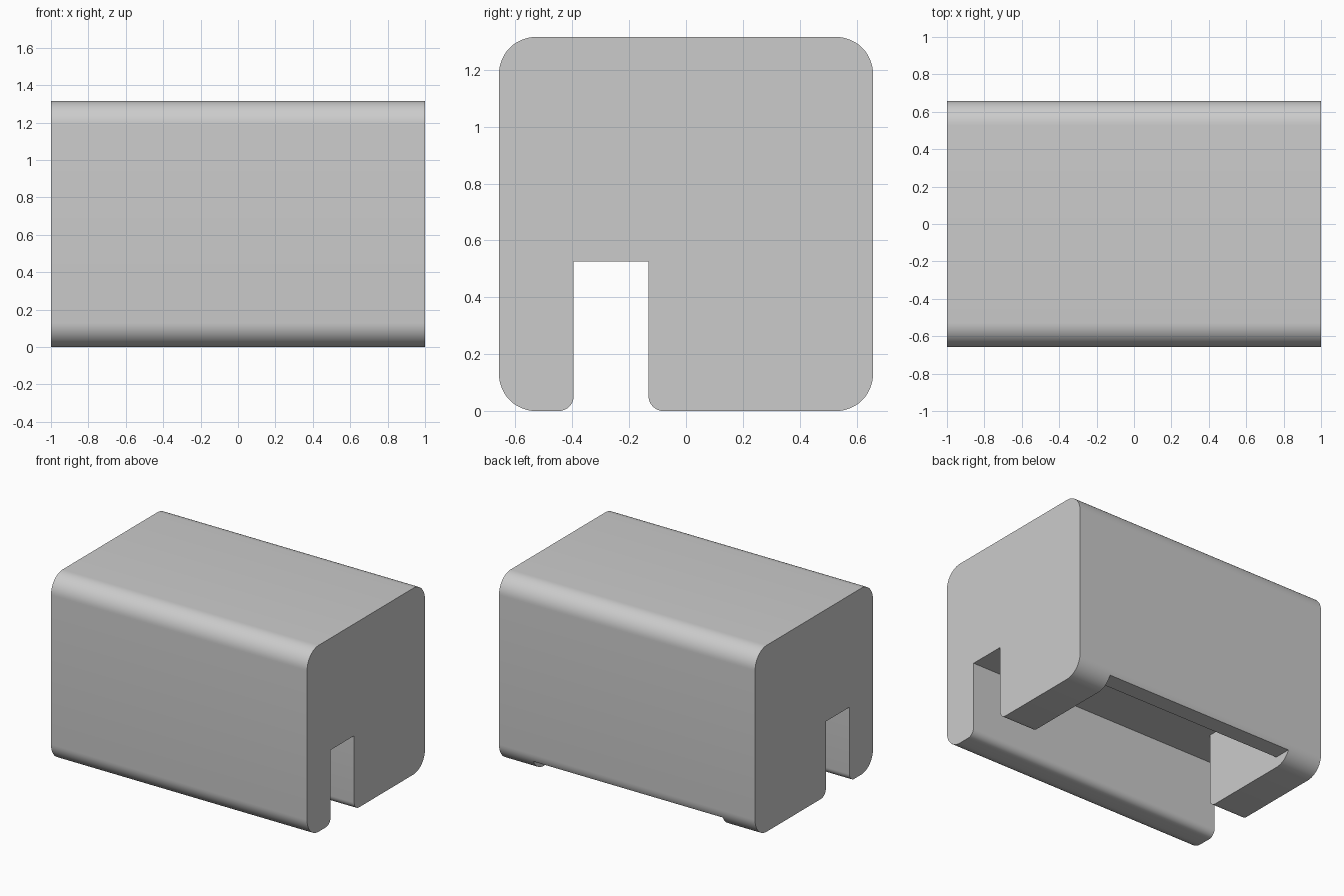
import bpy, bmesh
from math import cos, sin, radians

if "Cube" in bpy.data.objects:
    bpy.data.objects.remove(bpy.data.objects["Cube"])

W = 0.658          # half width of the square section
H = 1.316          # height
R, r = 0.13, 0.053 # outer and slot-mouth corner radii
ROOF = 0.526       # top of the slot and the underside pocket


def arc(cy, cz, rad, start, steps=12):
    """Quarter arc, anticlockwise in the y-z plane."""
    return [(cy + rad * cos(radians(start + 90 * i / steps)),
             cz + rad * sin(radians(start + 90 * i / steps)))
            for i in range(steps + 1)]


def extrude_x(name, profile, half):
    """Solid prism of a y-z profile from x = -half to x = half."""
    bm = bmesh.new()
    face = bm.faces.new([bm.verts.new((-half, y, z)) for y, z in profile])
    new = bmesh.ops.extrude_face_region(bm, geom=[face])["geom"]
    bmesh.ops.translate(bm, vec=(2 * half, 0, 0),
                        verts=[v for v in new if isinstance(v, bmesh.types.BMVert)])
    bmesh.ops.recalc_face_normals(bm, faces=bm.faces)
    mesh = bpy.data.meshes.new(name)
    bm.to_mesh(mesh)
    bm.free()
    obj = bpy.data.objects.new(name, mesh)
    bpy.context.collection.objects.link(obj)
    return obj


# Rounded block with a lengthwise slot in its underside
profile = (arc(W - R, R, R, 270) + arc(W - R, H - R, R, 0)
           + arc(R - W, H - R, R, 90) + arc(R - W, R, R, 180)
           + arc(-0.395 - r, r, r, 270, 8)
           + [(-0.395, ROOF), (-0.132, ROOF)]
           + arc(-0.132 + r, r, r, 180, 8))
block = extrude_x("slotted_block", profile, 1.0)

# Underside pocket between the two end feet, with a raised back lip
pocket = extrude_x("pocket_cutter",
                   [(-0.25, -0.1), (0.8, -0.1), (0.8, 0.075),
                    (0.525, 0.075), (0.525, ROOF), (-0.25, ROOF)], 0.74)
pocket.hide_render = True

cut = block.modifiers.new("pocket", "BOOLEAN")
cut.operation = "DIFFERENCE"
cut.solver = "EXACT"
cut.object = pocket
bpy.context.view_layer.objects.active = block
block.select_set(True)
bpy.ops.object.modifier_apply(modifier=cut.name)
bpy.data.objects.remove(pocket, do_unlink=True)

# Smooth rounded edges, crisp flat faces
bpy.ops.object.shade_smooth_by_angle(angle=radians(25))
